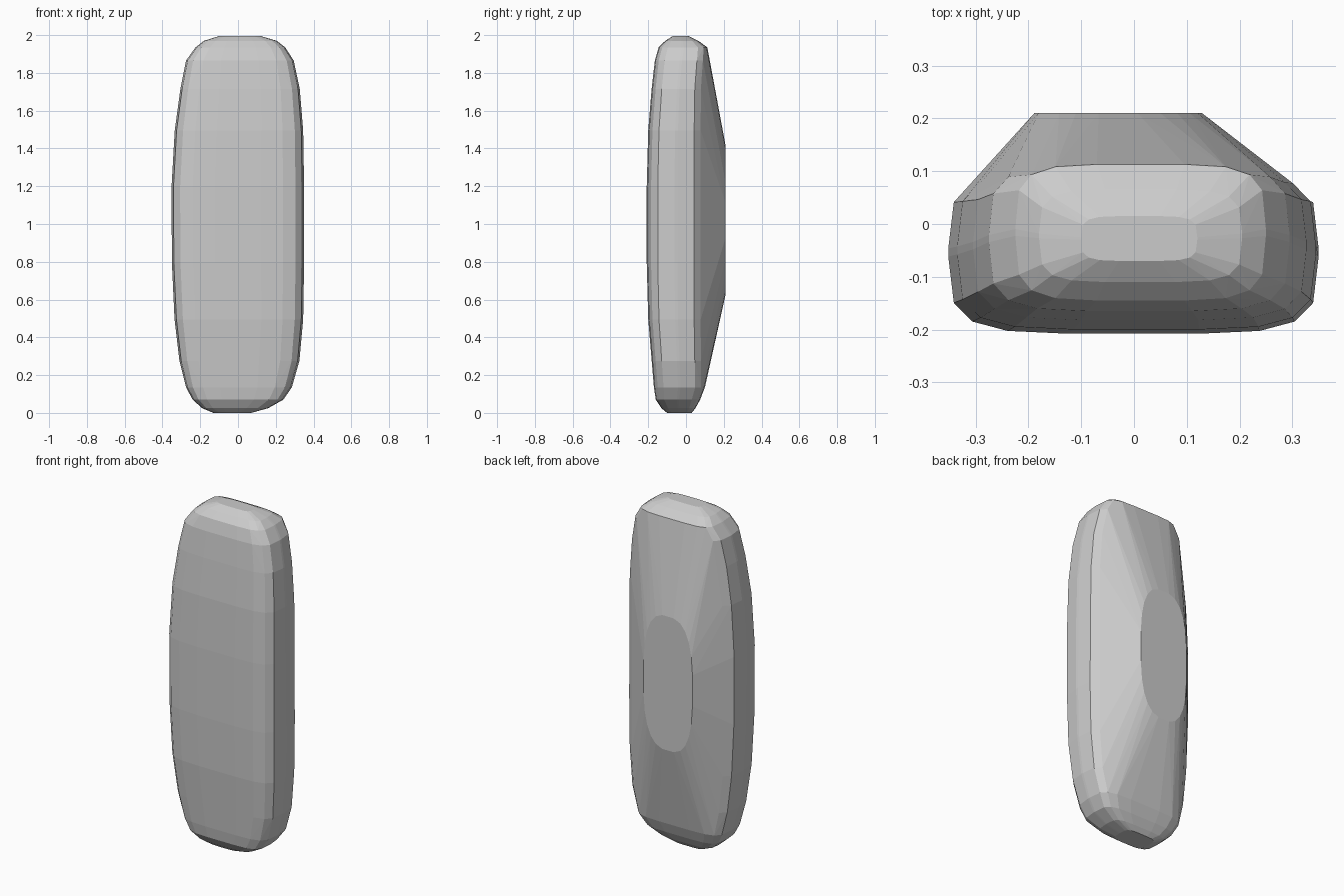
import bpy, bmesh, math

if "Cube" in bpy.data.objects:
    bpy.data.objects.remove(bpy.data.objects["Cube"])

# Unit cross-section of the slab (one quarter), mirrored to all four corners
QUARTER = [(1, 0.05), (0.97, 0.62), (0.87, 0.85), (0.68, 0.965), (0.35, 1)]

# Slab levels: z, left x, right x, front y, back y
LEVELS = [
    (0.005, -0.13, 0.07, -0.10, 0.03),
    (0.03, -0.19, 0.16, -0.13, 0.05),
    (0.075, -0.24, 0.24, -0.16, 0.075),
    (0.14, -0.275, 0.285, -0.17, 0.10),
    (0.28, -0.31, 0.325, -0.182, 0.10),
    (0.50, -0.336, 0.345, -0.20, 0.10),
    (0.80, -0.35, 0.35, -0.208, 0.10),
    (1.20, -0.352, 0.35, -0.208, 0.10),
    (1.50, -0.335, 0.345, -0.20, 0.10),
    (1.72, -0.305, 0.327, -0.182, 0.10),
    (1.87, -0.275, 0.295, -0.165, 0.11),
    (1.94, -0.225, 0.25, -0.145, 0.113),
    (1.975, -0.18, 0.205, -0.11, 0.065),
    (2.0, -0.10, 0.12, -0.07, 0.015),
]

bm = bmesh.new()

# Rounded slab sections
for z, xl, xr, yf, yb in LEVELS:
    cx, hx = (xl + xr) / 2, (xr - xl) / 2
    cy = (yf + yb) / 2
    hy = (yb - yf) / 2
    for u, v in QUARTER:
        for sx in (-1, 1):
            for sy in (-1, 1):
                bm.verts.new((cx + sx * u * hx, cy + sy * v * hy, z))

# Flat oval pad on the back, with straight sides
for i in range(24):
    a = math.tau * (i + 0.5) / 24
    c, s = math.cos(a), math.sin(a)
    x = -0.03 + 0.16 * math.copysign(abs(c) ** 0.72, c)
    z = 1.025 + 0.395 * math.copysign(abs(s) ** 0.72, s)
    bm.verts.new((x, 0.21, z))

# Wrap everything in one taut faceted skin
hull = bmesh.ops.convex_hull(bm, input=bm.verts[:])
bmesh.ops.delete(bm, geom=[v for v in bm.verts if not v.link_faces], context='VERTS')
bmesh.ops.dissolve_limit(bm, angle_limit=math.radians(1), verts=bm.verts[:], edges=bm.edges[:])
bmesh.ops.recalc_face_normals(bm, faces=bm.faces[:])
zmin = min(v.co.z for v in bm.verts)
bmesh.ops.translate(bm, verts=bm.verts[:], vec=(0, 0, -zmin))

mesh = bpy.data.meshes.new("rounded_slab")
bm.to_mesh(mesh)
bm.free()
bpy.context.collection.objects.link(bpy.data.objects.new("rounded_slab", mesh))
